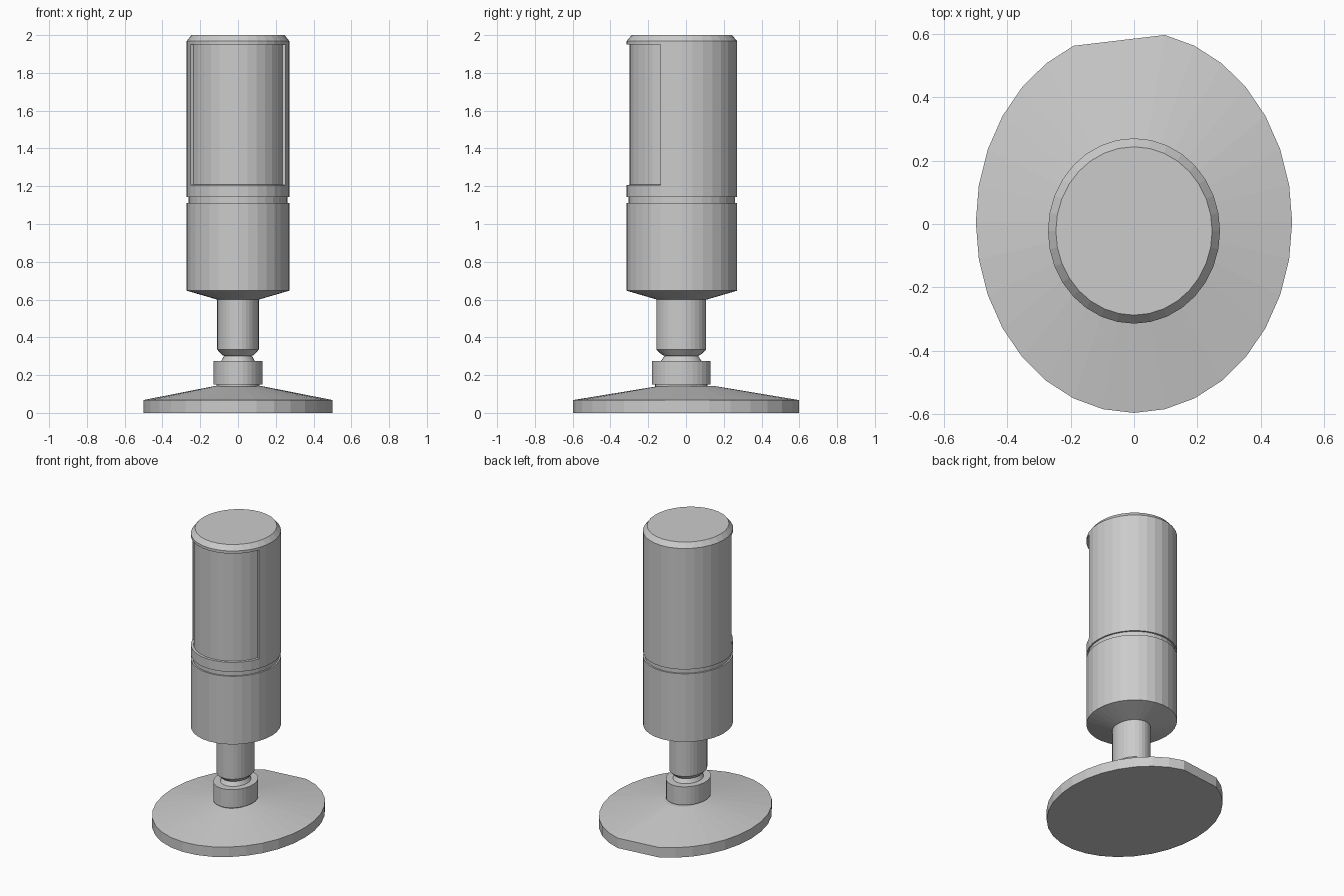
import bpy, bmesh, math

if "Cube" in bpy.data.objects:
    bpy.data.objects.remove(bpy.data.objects["Cube"])

SEG = 32
grey = bpy.data.materials.new("plain_grey")
grey.diffuse_color = (0.6, 0.6, 0.6, 1)
grey.use_nodes = True
grey.node_tree.nodes["Principled BSDF"].inputs["Base Color"].default_value = grey.diffuse_color


def lathe(name, profile, ratio, cy, skip=()):
    """Capped elliptical lathe; profile rows are (x radius, z[, y ratio])."""
    bm = bmesh.new()
    idx = [i for i in range(SEG) if i not in skip]
    rings = []
    for row in profile:
        r, z = row[:2]
        k = row[2] if len(row) > 2 else ratio
        rings.append([bm.verts.new((r * math.cos(2 * math.pi * i / SEG),
                                    cy + k * r * math.sin(2 * math.pi * i / SEG), z))
                      for i in idx])
    n = len(idx)
    for a, b in zip(rings, rings[1:]):
        for i in range(n):
            j = (i + 1) % n
            bm.faces.new((a[i], a[j], b[j], b[i]))
    bm.faces.new(rings[0][::-1])
    bm.faces.new(rings[-1])
    bm.normal_update()
    return name, bm


def finish(part):
    name, bm = part
    me = bpy.data.meshes.new(name)
    bm.to_mesh(me)
    bm.free()
    me.materials.append(grey)
    ob = bpy.data.objects.new(name, me)
    bpy.context.collection.objects.link(ob)
    return ob


# Oval foot with a flat cut on the rear rim
finish(lathe("base", [(0.5, 0), (0.5, 0.068), (0.12, 0.143)], 1.206, 0.006, skip=(8, 9)))

# Collar on the foot
finish(lathe("collar", [(0.115, 0.13), (0.115, 0.15), (0.13, 0.15), (0.13, 0.275)], 1.2, -0.025))

# Pivot neck and stem
finish(lathe("stem", [(0.092, 0.27), (0.074, 0.302), (0.085, 0.307),
                      (0.11, 0.335), (0.11, 0.61)], 1.2, -0.025))

# Main body with tapered bottom, groove and bevelled top
name, bm = lathe("body", [(0.11, 0.6, 1.2), (0.272, 0.647), (0.272, 1.112), (0.262, 1.112),
                          (0.262, 1.142), (0.272, 1.142), (0.272, 1.207), (0.272, 1.95),
                          (0.272, 1.968), (0.247, 2.0)], 1.077, -0.022)

# Recessed front panel
panel = [f for f in bm.faces
         if 1.5 < f.calc_center_median().z < 1.7 and f.calc_center_median().y < -0.14]
bmesh.ops.inset_region(bm, faces=panel, thickness=0.001, depth=-0.016,
                       use_boundary=True, use_even_offset=True)
finish((name, bm))
